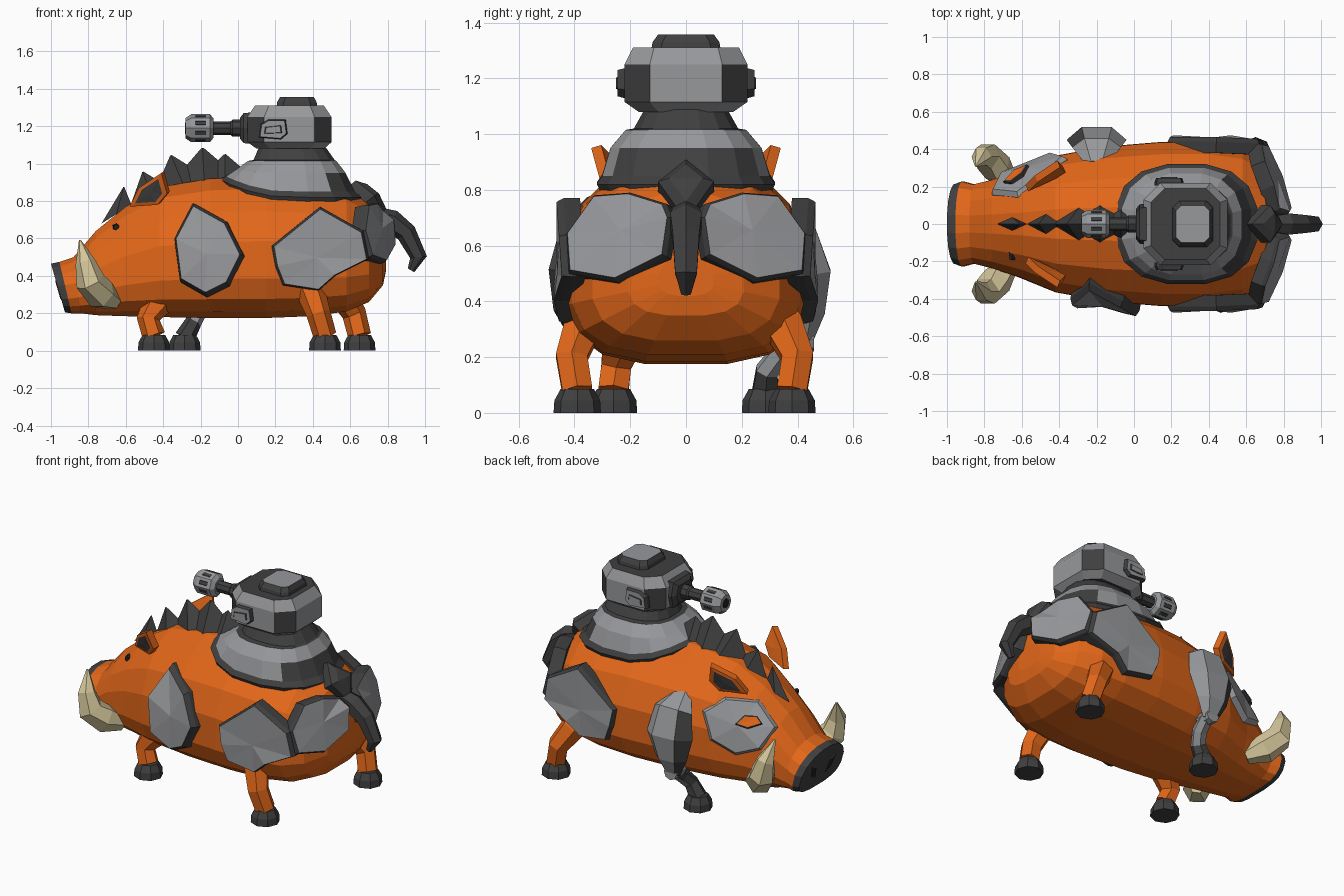
import bpy
import bmesh
from math import cos, sin, pi, copysign
from mathutils import Vector
from mathutils.bvhtree import BVHTree

cube = bpy.data.objects.get("Cube")
if cube:
    bpy.data.objects.remove(cube, do_unlink=True)


def material(name, r, g, b):
    mat = bpy.data.materials.new(name)
    mat.use_nodes = True
    mat.diffuse_color = (r, g, b, 1)
    mat.node_tree.nodes["Principled BSDF"].inputs["Base Color"].default_value = (r, g, b, 1)
    return mat


PALETTE = [material("orange_hide", .76, .135, .01), material("grey_armor", .31, .315, .33),
           material("dark_metal", .05, .05, .05), material("cream_tusk", .66, .57, .33),
           material("black_hole", .015, .015, .015)]
HIDE, GREY, DARK, CREAM, BLACK = range(len(PALETTE))


def finish(name, bm):
    bmesh.ops.recalc_face_normals(bm, faces=bm.faces)
    mesh = bpy.data.meshes.new(name)
    bm.to_mesh(mesh)
    bm.free()
    for mat in PALETTE:
        mesh.materials.append(mat)
    obj = bpy.data.objects.new(name, mesh)
    bpy.context.collection.objects.link(obj)
    return obj


def loft(name, rings, rule):
    """Skin rings of points; rule(band, side) gives the colour, side None is a cap."""
    bm = bmesh.new()
    loops = [[bm.verts.new(p) for p in ring] for ring in rings]
    n = len(loops[0])
    for band, (low, high) in enumerate(zip(loops, loops[1:])):
        for k in range(n):
            j = (k + 1) % n
            bm.faces.new((low[k], low[j], high[j], high[k])).material_index = rule(band, k)
    bm.faces.new(loops[0]).material_index = rule(0, None)
    bm.faces.new(loops[-1]).material_index = rule(len(rings) - 2, None)
    return finish(name, bm)


def tube(name, path, rule, n=6, flat=1.0):
    """Faceted limb along points of (x, y, z, radius)."""
    spots = [Vector(p[:3]) for p in path]
    rings = []
    for i, c in enumerate(spots):
        t = (spots[min(i + 1, len(spots) - 1)] - spots[max(i - 1, 0)]).normalized()
        ref = Vector((1, 0, 0)) if abs(t.y) > .9 else Vector((0, 1, 0))
        u = ref.cross(t).normalized()
        v = t.cross(u)
        angles = [2 * pi * k / n for k in range(n)]
        rings.append([c + path[i][3] * (u * cos(a) + v * sin(a) * flat) for a in angles])
    return loft(name, rings, rule if callable(rule) else lambda band, k: rule)


def plate(name, points, out, height=.03, inset=.86, rim=DARK, face=GREY, depth=.05, dome=.01):
    """Bevelled panel: buried back, coloured rim, raised and slightly domed face."""
    pts = [Vector(p) for p in points]
    mid = sum(pts, Vector()) / len(pts)
    normal = sum(((a - mid).cross(b - mid) for a, b in zip(pts, pts[1:] + pts[:1])), Vector()).normalized()
    if normal.dot(Vector(out)) < 0:
        normal.negate()
    bm = bmesh.new()
    layers = [[p - normal * depth for p in pts], pts,
              [mid.lerp(p, inset) + normal * height for p in pts]]
    loops = [[bm.verts.new(p) for p in layer] for layer in layers]
    centre = bm.verts.new(mid + normal * (height + dome))
    back = bm.verts.new(mid - normal * depth)
    for k in range(len(pts)):
        j = (k + 1) % len(pts)
        for low, high in zip(loops, loops[1:]):
            bm.faces.new((low[k], low[j], high[j], high[k])).material_index = rim
        bm.faces.new((loops[2][k], loops[2][j], centre)).material_index = face
        bm.faces.new((loops[0][j], loops[0][k], back)).material_index = rim
    return finish(name, bm)


def mirrored(points, s):
    return [(p[0], p[1] * s, *p[2:]) for p in points]


# Body: bottom x, top x, bottom z, top z, half width
def body_ring(xb, xt, zb, zt, w, n=16):
    mid = zb + .42 * (zt - zb)
    ring = []
    for k in range(n):
        a = 2 * pi * (k + .5) / n
        power = .95 if sin(a) > 0 else .68
        y = w * copysign(abs(cos(a)) ** power, cos(a))
        up = abs(sin(a)) ** power / sin(pi / 2 - pi / n) ** power
        z = mid + up * (zt - mid if sin(a) > 0 else zb - mid)
        ring.append((xb + (xt - xb) * (z - zb) / (zt - zb), y, z))
    return ring


sections = [(-.925, -1, .205, .465, .215), (-.89, -.955, .2, .475, .23),
            (-.84, -.88, .2, .5, .215), (-.76, -.76, .19, .64, .24),
            (-.62, -.6, .185, .77, .29), (-.42, -.42, .18, .875, .37),
            (-.15, -.15, .175, .92, .42), (.15, .15, .175, .93, .445),
            (.4, .4, .185, .91, .445), (.58, .58, .21, .86, .415),
            (.7, .7, .26, .79, .34), (.775, .775, .35, .65, .21), (.79, .79, .42, .56, .1)]
body = loft("body", [body_ring(*s) for s in sections],
            lambda band, k: DARK if band == 0 else HIDE)
tree = BVHTree.FromPolygons([v.co for v in body.data.vertices],
                            [list(p.vertices) for p in body.data.polygons])


def on_body(x, z, s, lift=.01):
    hit = tree.ray_cast(Vector((x, s * 2, z)), Vector((0, -s, 0)))[0]
    return (x, (hit.y if hit else 0) + s * lift, z)


# Nostrils
for s in (1, -1):
    corners = [(.05, .27), (.1, .3), (.12, .38), (.07, .36)]
    plate("nostril", [(-.925 - .075 * (z - .205) / .26, s * y, z) for y, z in corners],
          (-1, 0, 0), .004, .8, DARK, BLACK, .01, 0)

# Ears and tusks
ear = [(-.58, .21, .77), (-.53, .26, .87), (-.41, .34, .95), (-.38, .31, .84), (-.43, .28, .78)]
tusk = [(-.66, .22, .26, .045), (-.73, .3, .3, .085), (-.79, .36, .37, .08),
        (-.815, .36, .47, .055), (-.845, .31, .59, .006)]
for s in (1, -1):
    plate("ear", mirrored(ear, s), (-.3, s, 0), .004, .72, HIDE, DARK, .04, .004)
    tube("tusk", mirrored(tusk, s), CREAM)

# Eye on one side, armoured cheek with an eye slot on the other
ex, ey, ez = on_body(-.65, .66, -1, 0)
tube("eye", [(ex, ey + .03, ez, .024), (ex, ey - .012, ez, .016)], BLACK)
cheek = [(-.36, .66), (-.46, .74), (-.62, .72), (-.76, .59), (-.71, .47), (-.57, .42), (-.43, .5)]
plate("cheek_armor", [on_body(x, z, 1) for x, z in cheek], (0, 1, .3), .025, .92, GREY, GREY, .05, .02)
slot = [(-.57, .62), (-.6, .665), (-.66, .66), (-.7, .62), (-.64, .6)]
plate("eye_slot", [on_body(x, z, 1, .055) for x, z in slot], (0, 1, .3), .004, .85, DARK, HIDE, .05, 0)

# Mane: base x range, half width, base heights, tip
spikes = [(-.73, -.57, .035, .68, .78, -.61, .88), (-.57, -.36, .06, .79, .87, -.51, .96),
          (-.45, -.12, .1, .84, .9, -.36, 1.05), (-.38, .02, .11, .87, .91, -.19, 1.09),
          (-.24, .1, .09, .89, .91, -.07, 1.055)]
for x0, x1, w, z0, z1, tx, tz in spikes:
    xm, zm = (x0 + x1) / 2, (z0 + z1) / 2
    base = [(x0, 0, z0), (xm, w, zm), (x1, 0, z1), (xm, -w, zm)]
    tip = [Vector((tx, 0, tz)).lerp(Vector(p), .03) for p in base]
    loft("mane_spike", [base, tip], lambda band, k: DARK)


# Legs and hooves
def hoof(x, y):
    tube("hoof", [(x, y, 0, .085), (x, y, .045, .082), (x, y, .085, .06)], DARK, 8)


legs = {"front_leg": [(-.45, -.26, .08, .062), (-.48, -.25, .17, .062),
                      (-.43, -.23, .25, .08), (-.39, -.22, .34, .08)],
        "right_hind_leg": [(.465, -.39, .08, .062), (.43, -.41, .2, .065),
                           (.39, -.37, .31, .078), (.38, -.3, .42, .07)],
        "left_hind_leg": [(.65, .38, .08, .062), (.62, .4, .2, .065),
                          (.55, .35, .31, .078), (.52, .28, .42, .07)]}
for name, path in legs.items():
    tube(name, path, HIDE)
    hoof(path[0][0], path[0][1])

# Mechanical foreleg
tube("mechanical_shoulder", [(-.2, .32, .72, .06), (-.2, .41, .65, .13), (-.2, .45, .5, .16),
                             (-.21, .45, .36, .11), (-.21, .43, .25, .05)],
     lambda band, k: DARK if band and k in (0, 5) else GREY, 6, .5)
tube("mechanical_knee", [(-.21, .36, .265, .045), (-.21, .46, .265, .045)], GREY, 8)
tube("mechanical_shin", [(-.2, .42, .27, .04), (-.21, .34, .21, .045), (-.24, .29, .15, .045),
                         (-.285, .285, .07, .055)],
     lambda band, k: GREY if band < 2 and k not in (0, 5) else DARK)
hoof(-.285, .285)

# Shoulder plate on the living side
shoulder = [(-.24, .79), (-.06, .69), (.03, .51), (-.05, .35), (-.17, .29), (-.31, .37), (-.34, .6)]
plate("shoulder_plate", [on_body(x, z, -1, .035) for x, z in shoulder], (0, -1, 0), .035, .92, depth=.06, dome=0)

# Hip and rump armor
hip = [(.18, .44, .56), (.2, .45, .45), (.24, .44, .35), (.43, .43, .32), (.52, .45, .4),
       (.7, .42, .49), (.67, .43, .64), (.44, .44, .77)]
rump = [(.76, .07, .75), (.73, .2, .79), (.68, .33, .78), (.66, .43, .64), (.7, .42, .5),
        (.78, .25, .47), (.83, .07, .56), (.82, .05, .7)]
for s in (1, -1):
    plate("hip_plate", mirrored(hip, s), (0, s, 0), .025, .95, depth=.06, dome=0)
    plate("rump_plate", mirrored(rump, s), (1, 0, 0), .02, .94, depth=.06)

# Tail with its guard
guard = [(.63, 0, .91), (.73, .1, .83), (.8, 0, .69), (.73, -.1, .83)]
plate("tail_guard", guard, (1, 0, 1), .03, .6, DARK, DARK, .06)
tube("tail", [(.74, 0, .72, .05), (.82, 0, .69, .065), (.9, 0, .63, .055), (.965, 0, .5, .045),
              (.925, 0, .43, .02)], DARK)


# Turret collar and neck: centre, half sizes, height, rise over the mane
def collar_ring(cx, rx, ry, z, rise, n=16):
    ring = []
    for k in range(n):
        a = 2 * pi * (k + .5) / n
        c, d = (copysign(abs(f(a)) ** .8, f(a)) for f in (cos, sin))
        ring.append((cx + rx * c, ry * d, z + rise * max(0, -c) ** 2))
    return ring


collar = [(.28, .36, .3, .77, .08), (.28, .385, .325, .82, .1), (.28, .35, .305, .85, .085),
          (.28, .3, .275, .95, .015), (.29, .24, .22, 1.015, 0), (.3, .22, .19, 1.02, 0),
          (.29, .18, .15, 1.09, 0)]
loft("turret_collar", [collar_ring(*r) for r in collar],
     lambda band, k: GREY if band == 3 or band == 2 and k in range(2, 13) else DARK)


# Turret head and hatch from chamfered rectangles
def octagon(cx, rx, ry, cut, z):
    quarter = [(rx, ry - cut), (rx - cut, ry)]
    ring = quarter + [(-x, y) for x, y in quarter[::-1]]
    ring += [(-x, -y) for x, y in ring]
    return [(cx + x, y, z) for x, y in ring]


head = [(.28, .18, .17, .07, 1.08), (.275, .225, .22, .09, 1.115),
        (.275, .225, .22, .09, 1.25), (.275, .185, .19, .075, 1.31)]
loft("turret_head", [octagon(*r) for r in head],
     lambda band, k: DARK if k is None or band == 1 and k % 2 == 0 else GREY)
loft("turret_hatch", [octagon(.315, .11, .125, .035, 1.3), octagon(.315, .105, .12, .035, 1.33),
                      octagon(.315, .09, .1, .03, 1.357)],
     lambda band, k: GREY if k is None else DARK)

# Side pods
pod = [(.11, 1.14), (.12, 1.21), (.16, 1.235), (.255, 1.235), (.265, 1.16), (.23, 1.13)]
vent = [(.14, 1.16), (.145, 1.195), (.23, 1.205), (.235, 1.165)]
for s in (1, -1):
    plate("turret_pod", [(x, s * .225, z) for x, z in pod], (0, s, 0), .02, .9, DARK, GREY, .02, 0)
    plate("pod_vent", [(x, s * .245, z) for x, z in vent], (0, s, 0), .006, .88, DARK, GREY, .01, 0)

# Gun: mantlet, barrel, muzzle with slots
gz = 1.19
loft("mantlet", [[(x, y, gz + z) for y, z in ((-w, -h), (w, -h), (w + .02, 0), (w, h), (-w, h), (-w - .02, 0))]
                 for x, w, h in ((.08, .09, .085), (.03, .085, .08), (.01, .06, .055))],
     lambda band, k: DARK)
tube("barrel", [(.05, 0, gz, .045), (-.03, 0, gz, .045), (-.04, 0, gz, .036), (-.16, 0, gz, .036)], DARK, 8)
tube("muzzle", [(-.13, 0, gz, .05), (-.15, 0, gz, .075), (-.25, 0, gz, .075), (-.28, 0, gz, .055)], GREY, 8)
tube("bore", [(-.27, 0, gz, .03), (-.284, 0, gz, .03)], BLACK, 8)
for k in range(8):
    a = 2 * pi * (k + .5) / 8
    out, side = Vector((0, cos(a), sin(a))), Vector((0, -sin(a), cos(a)))
    c = Vector((-.2, 0, gz)) + out * .069
    plate("muzzle_slot", [c + Vector((dx, 0, 0)) + side * ds for dx, ds in
                          ((-.03, -.012), (.03, -.012), (.03, .012), (-.03, .012))],
          out, .003, .8, DARK, DARK, .004, 0)
